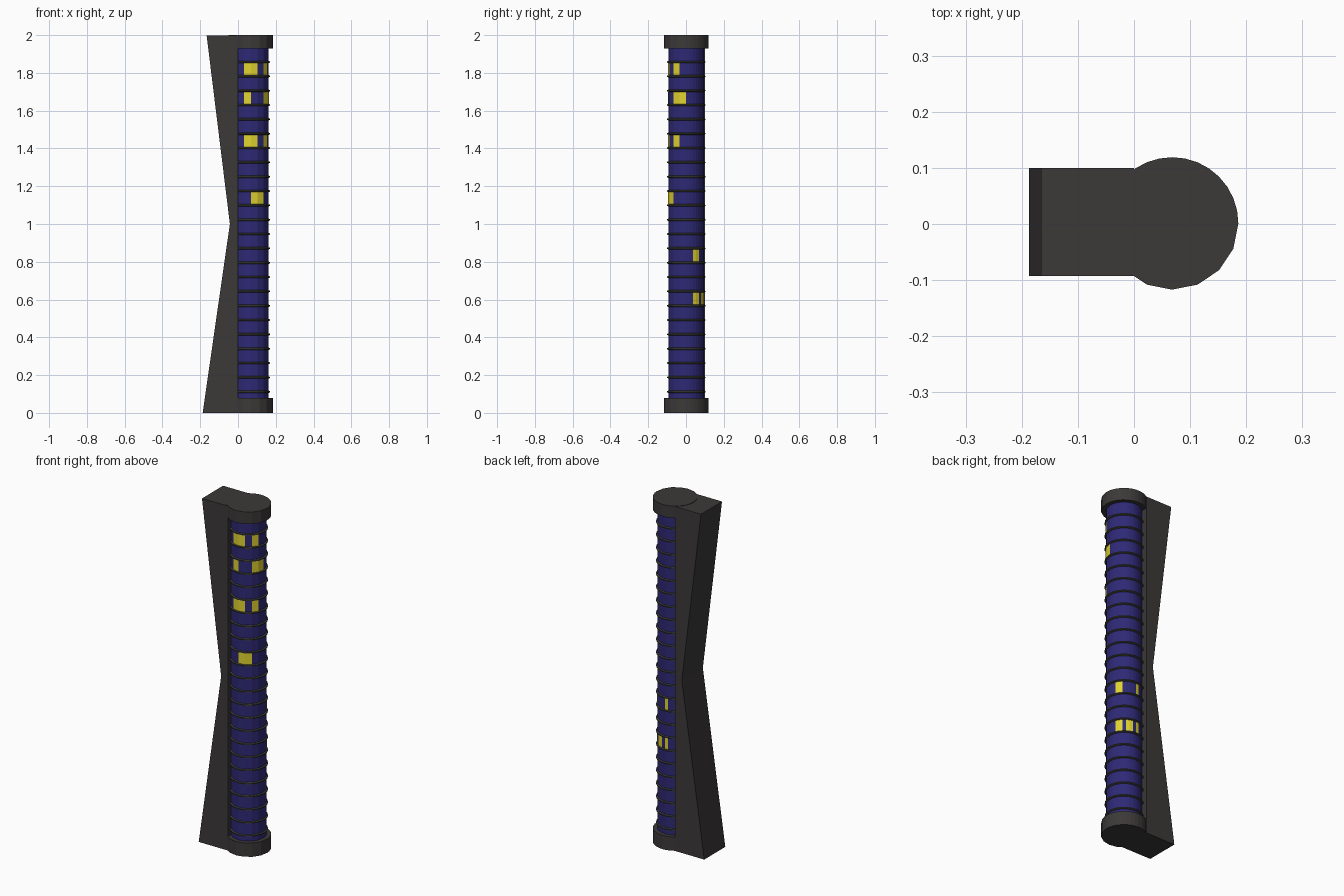
import bpy, bmesh
from math import cos, sin, radians

if "Cube" in bpy.data.objects:
    bpy.data.objects.remove(bpy.data.objects["Cube"])

CX, CY = 0.068, 0.001
R = 0.094


def material(name, rgb):
    m = bpy.data.materials.new(name)
    m.diffuse_color = (*rgb, 1)
    m.use_nodes = True
    m.node_tree.nodes["Principled BSDF"].inputs["Base Color"].default_value = m.diffuse_color
    return m


dark = material("charcoal", (0.045, 0.040, 0.040))
blue = material("navy_glass", (0.027, 0.022, 0.18))
yellow = material("lit_window", (0.75, 0.65, 0.03))
trim = material("trim_grey", (0.055, 0.055, 0.045))

# coarse facets on the front half, finer facets on the back half
ANGLES = [i * 11.25 for i in range(16)] + [180 + i * 22.5 for i in range(8)]


def point(a, r, z):
    a = radians(a)
    return (CX + r * cos(a), CY + r * sin(a), z)


def finish(bm, name, mat):
    bmesh.ops.recalc_face_normals(bm, faces=bm.faces)
    me = bpy.data.meshes.new(name)
    bm.to_mesh(me)
    bm.free()
    me.materials.append(mat)
    ob = bpy.data.objects.new(name, me)
    bpy.context.collection.objects.link(ob)
    return ob


def stack(name, profile, mat):
    """Closed solid lofted through (radius, z) outlines."""
    bm = bmesh.new()
    loops = [[bm.verts.new(point(a, r, z)) for a in ANGLES] for r, z in profile]
    n = len(ANGLES)
    for lo, hi in zip(loops, loops[1:]):
        for i in range(n):
            j = (i + 1) % n
            bm.faces.new((lo[i], lo[j], hi[j], hi[i]))
    bm.faces.new(loops[0][::-1])
    bm.faces.new(loops[-1])
    return finish(bm, name, mat)


# pinched service core behind the tower
bm = bmesh.new()
outline = [(-0.187, 0), (0, 0), (0, 1), (0, 1.998), (-0.166, 1.998), (-0.043, 1)]
front = [bm.verts.new((x, -0.093, z)) for x, z in outline]
back = [bm.verts.new((x, 0.100, z)) for x, z in outline]
for side in (front, back):
    a, b, c, d, e, f = side
    bm.faces.new((a, b, c, f))
    bm.faces.new((f, c, d, e))
for i in range(6):
    j = (i + 1) % 6
    bm.faces.new((front[i], front[j], back[j], back[i]))
finish(bm, "service_core", dark)

# glazed shaft with base and roof caps
stack("glass_shaft", [(R, 0.05), (R, 1.95)], blue)
stack("base_cap", [(0.118, 0), (0.118, 0.08)], dark)
stack("roof_cap", [(0.118, 1.93), (0.118, 2.0)], dark)

# floor rings
PITCH, FIRST = 0.0759, 0.112
for i in range(24):
    z = FIRST + i * PITCH
    stack(f"floor_ring_{i + 1}",
          [(R - 0.002, z - 0.007), (R + 0.007, z - 0.003),
           (R + 0.007, z + 0.003), (R - 0.002, z + 0.007)], trim)

# lit windows: storey above ring number -> angular spans
lit = {
    22: [(-112.5, -67.5), (-45, -22.5)],
    20: [(-112.5, -90), (-45, 0)],
    17: [(-112.5, -67.5), (-45, -22.5)],
    13: [(-90, -45)],
    9: [(22.5, 45), (90, 101.25)],
    6: [(22.5, 45), (56.25, 78.75), (90, 101.25)],
}
bm = bmesh.new()
for storey, spans in lit.items():
    z0 = FIRST + storey * PITCH + 0.006
    z1 = z0 + PITCH - 0.012
    for start, end in spans:
        step = 22.5 if start < 0 else 11.25
        a = start
        while a < end - 0.01:
            b = min(a + step, end)
            bm.faces.new([bm.verts.new(point(t, R + 0.0012, z))
                          for t, z in ((a, z0), (b, z0), (b, z1), (a, z1))])
            a = b
me = bpy.data.meshes.new("lit_windows")
bm.to_mesh(me)
bm.free()
me.materials.append(yellow)
bpy.context.collection.objects.link(bpy.data.objects.new("lit_windows", me))
